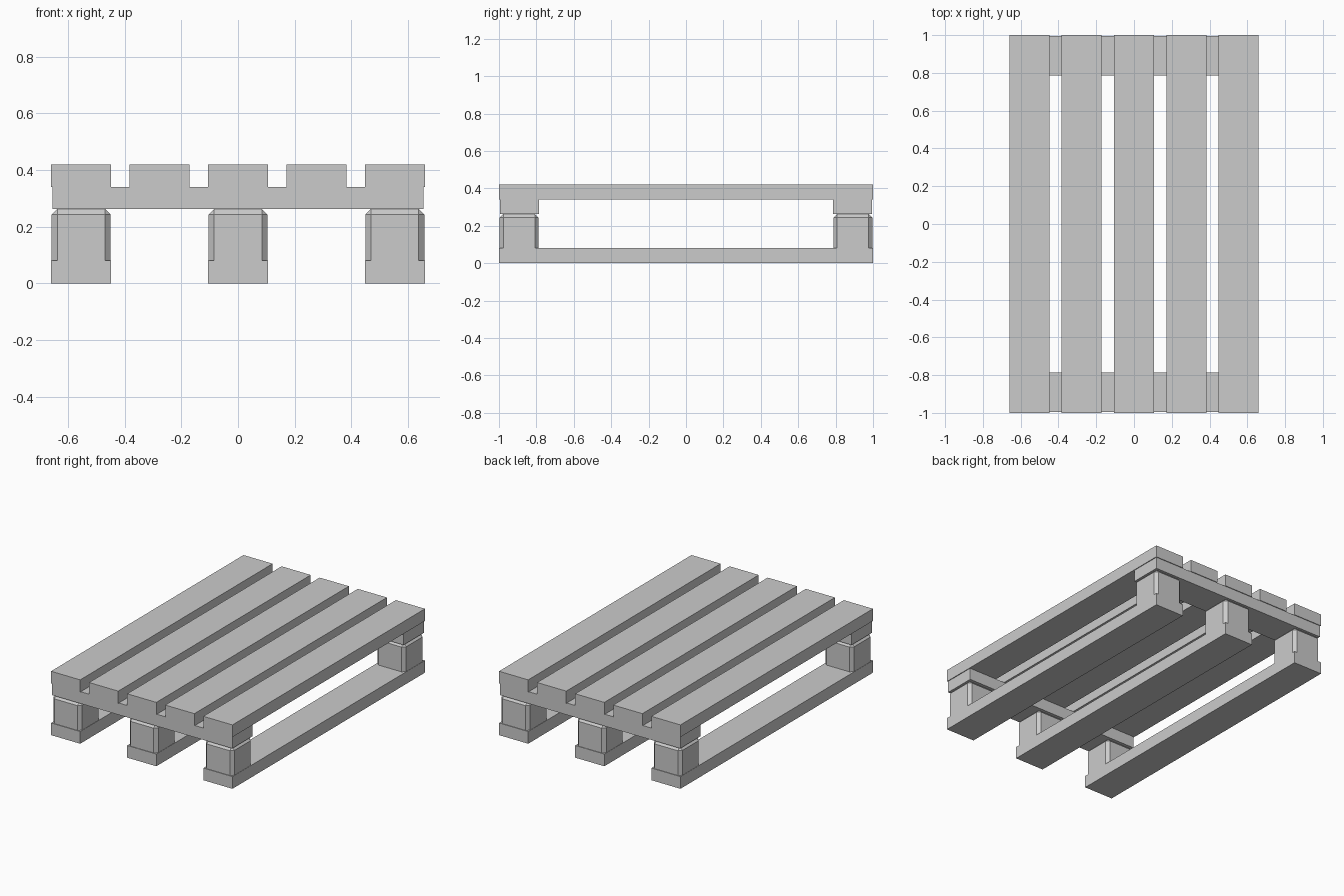
import bpy

cube = bpy.data.objects.get("Cube")
if cube:
    bpy.data.objects.remove(cube, do_unlink=True)

# One plain grey for the whole pallet
grey = bpy.data.materials.new("plain_grey")
grey.use_nodes = True
grey.diffuse_color = (0.6, 0.6, 0.6, 1)
grey.node_tree.nodes["Principled BSDF"].inputs["Base Color"].default_value = grey.diffuse_color


def board(name, low, high, chamfer=0):
    """Box between two corners, optionally with chamfered edges."""
    center = [(a + b) / 2 for a, b in zip(low, high)]
    bpy.ops.mesh.primitive_cube_add(size=1, location=center)
    obj = bpy.context.object
    obj.name = name
    obj.scale = [b - a for a, b in zip(low, high)]
    bpy.ops.object.transform_apply(location=False, rotation=False, scale=True)
    obj.data.materials.append(grey)
    if chamfer:
        mod = obj.modifiers.new("chamfer", 'BEVEL')
        mod.width = chamfer
        mod.segments = 1
    return obj


WIDTH, SPACING = 0.212, 0.277
HALF = WIDTH / 2

# Five deck slats running front to back
for i in range(-2, 3):
    x = i * SPACING
    board("deck_slat", (x - HALF, -1, 0.34), (x + HALF, 1, 0.42))

# Cross boards under the deck at both ends
for name, y in (("front_cross_board", -0.89), ("back_cross_board", 0.89)):
    board(name, (-0.655, y - 0.105, 0.262), (0.655, y + 0.105, 0.34))

# Three ground runners, each with a chamfered block at both ends
for side, i in (("right", -2), ("middle", 0), ("left", 2)):
    x = i * SPACING
    board(side + "_runner", (x - HALF, -1, 0), (x + HALF, 1, 0.08))
    for end, y in (("front", -0.892), ("back", 0.892)):
        board(side + "_" + end + "_block",
              (x - HALF + 0.002, y - 0.104, 0.058),
              (x + HALF - 0.002, y + 0.104, 0.263), chamfer=0.02)
